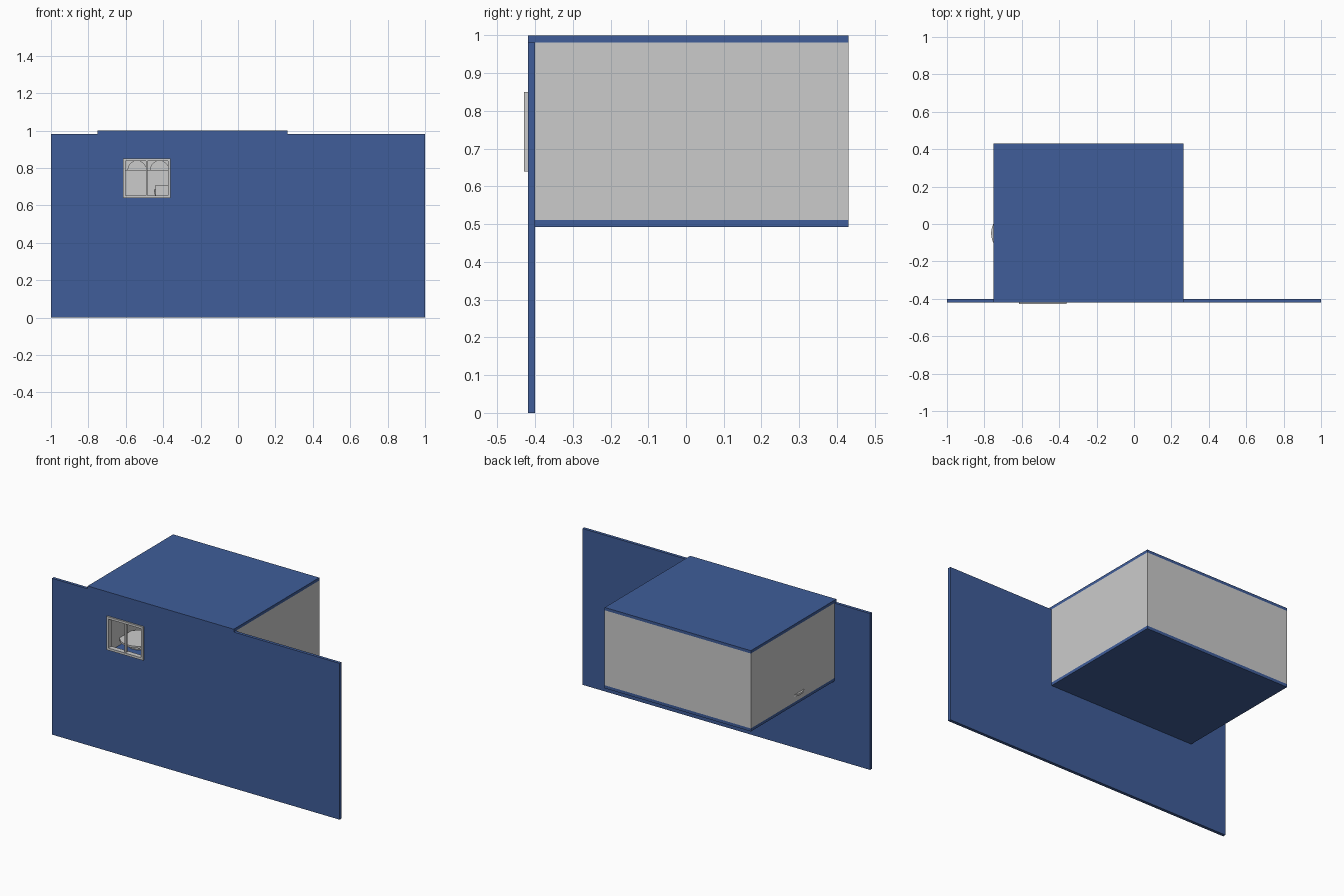
import bpy, math

if "Cube" in bpy.data.objects:
    bpy.data.objects.remove(bpy.data.objects["Cube"])

blue = bpy.data.materials.new("blue_paint")
blue.diffuse_color = (0.05, 0.11, 0.32, 1)
blue.use_nodes = True
blue.node_tree.nodes["Principled BSDF"].inputs["Base Color"].default_value = blue.diffuse_color


def box(name, x, y, z, mat=None, bevel=0):
    """Box from (min, max) ranges on each axis."""
    bpy.ops.mesh.primitive_cube_add(size=1, location=[sum(r) / 2 for r in (x, y, z)])
    ob = bpy.context.object
    ob.name = name
    ob.scale = [r[1] - r[0] for r in (x, y, z)]
    bpy.ops.object.transform_apply(location=False, rotation=False, scale=True)
    if mat:
        ob.data.materials.append(mat)
    if bevel:
        m = ob.modifiers.new("bevel", 'BEVEL')
        m.width, m.segments = bevel, 3
        bpy.ops.object.shade_smooth_by_angle()
    return ob


def disc(name, x, y, z0, z1, r0, r1=None):
    """Upright cylinder or cone between two heights."""
    bpy.ops.mesh.primitive_cone_add(vertices=40, radius1=r0, radius2=r0 if r1 is None else r1,
                                    depth=z1 - z0, location=(x, y, (z0 + z1) / 2))
    bpy.context.object.name = name
    bpy.ops.object.shade_smooth_by_angle()


X0, X1, Y0, Y1 = -0.752, 0.264, -0.40, 0.43
WX0, WX1, WZ0, WZ1 = -0.615, -0.36, 0.64, 0.85

# Wide facade with the window opening cut out
facade = box("facade", (-1, 1), (-0.419, -0.40), (0, 0.982), blue)
cutter = box("window_cutter", (WX0 + .003, WX1 - .003), (-0.5, -0.3), (WZ0 + .003, WZ1 - .003))
cutter.hide_render = True
cutter.hide_set(True)
cut = facade.modifiers.new("window_hole", 'BOOLEAN')
cut.object, cut.solver = cutter, 'EXACT'

# Floor and ceiling slabs
box("ceiling_slab", (X0, X1), (-0.419, Y1), (0.982, 1.0), blue)
box("floor_slab", (X0, X1), (Y0, Y1), (0.492, 0.511), blue)

# Thin room walls
T = 0.005
box("left_wall", (X0, X0 + T), (Y0, Y1), (0.511, 0.982))
box("right_wall", (X1 - T, X1), (Y0, Y1), (0.511, 0.982))
box("back_wall", (X0 + T, X1 - T), (Y1 - T, Y1), (0.511, 0.982))

# Window frame and mullion
FY, F = (-0.429, -0.398), 0.014
for side, x in (("left", WX0), ("right", WX1 - F)):
    box(f"window_{side}_jamb", (x, x + F), FY, (WZ0, WZ1))
for side, z in (("sill", WZ0), ("head", WZ1 - F)):
    box(f"window_{side}", (WX0 + F, WX1 - F), FY, (z, z + F))
box("window_mullion", (-0.492, -0.483), (-0.422, -0.405), (WZ0 + F, WZ1 - F))

# Round low table whose edge pokes through the left wall
TX, TY = -0.654, -0.05
disc("round_table_top", TX, TY, 0.545, 0.557, 0.11)
disc("round_table_stem", TX, TY, 0.517, 0.545, 0.015)
disc("round_table_foot", TX, TY, 0.511, 0.517, 0.06)

# Dining table with chairs
box("dining_table_top", (-0.48, -0.12), (-0.10, 0.10), (0.64, 0.652))
for i, x in enumerate((-0.47, -0.145)):
    for j, y in enumerate((-0.09, 0.075)):
        box(f"dining_table_leg_{i}{j}", (x, x + .015), (y, y + .015), (0.511, 0.64))
for i, x in enumerate((-0.44, -0.25)):
    for j, (y, back) in enumerate(((-0.17, -0.17), (0.08, 0.16))):
        box(f"chair_seat_{i}{j}", (x, x + .09), (y, y + .09), (0.59, 0.60))
        box(f"chair_back_{i}{j}", (x, x + .09), (back, back + .01), (0.60, 0.71))
        for a in (0, .08):
            for b in (0, .08):
                box(f"chair_leg_{i}{j}", (x + a, x + a + .01), (y + b, y + b + .01), (0.511, 0.59))

# Back cabinet with two arched panels on top
box("back_cabinet", (-0.72, -0.28), (0.33, 0.424), (0.511, 0.79), bevel=0.004)
for i, x in enumerate((-0.54, -0.42)):
    bpy.ops.mesh.primitive_cylinder_add(vertices=40, radius=0.05, depth=0.015,
                                        location=(x, 0.41, 0.79), rotation=(math.pi / 2, 0, 0))
    bpy.context.object.name = f"arched_panel_{i}"
    bpy.ops.object.shade_smooth_by_angle()

# Small pot plant on the table
disc("plant_pot", -0.43, 0.0, 0.652, 0.685, 0.014, 0.02)
